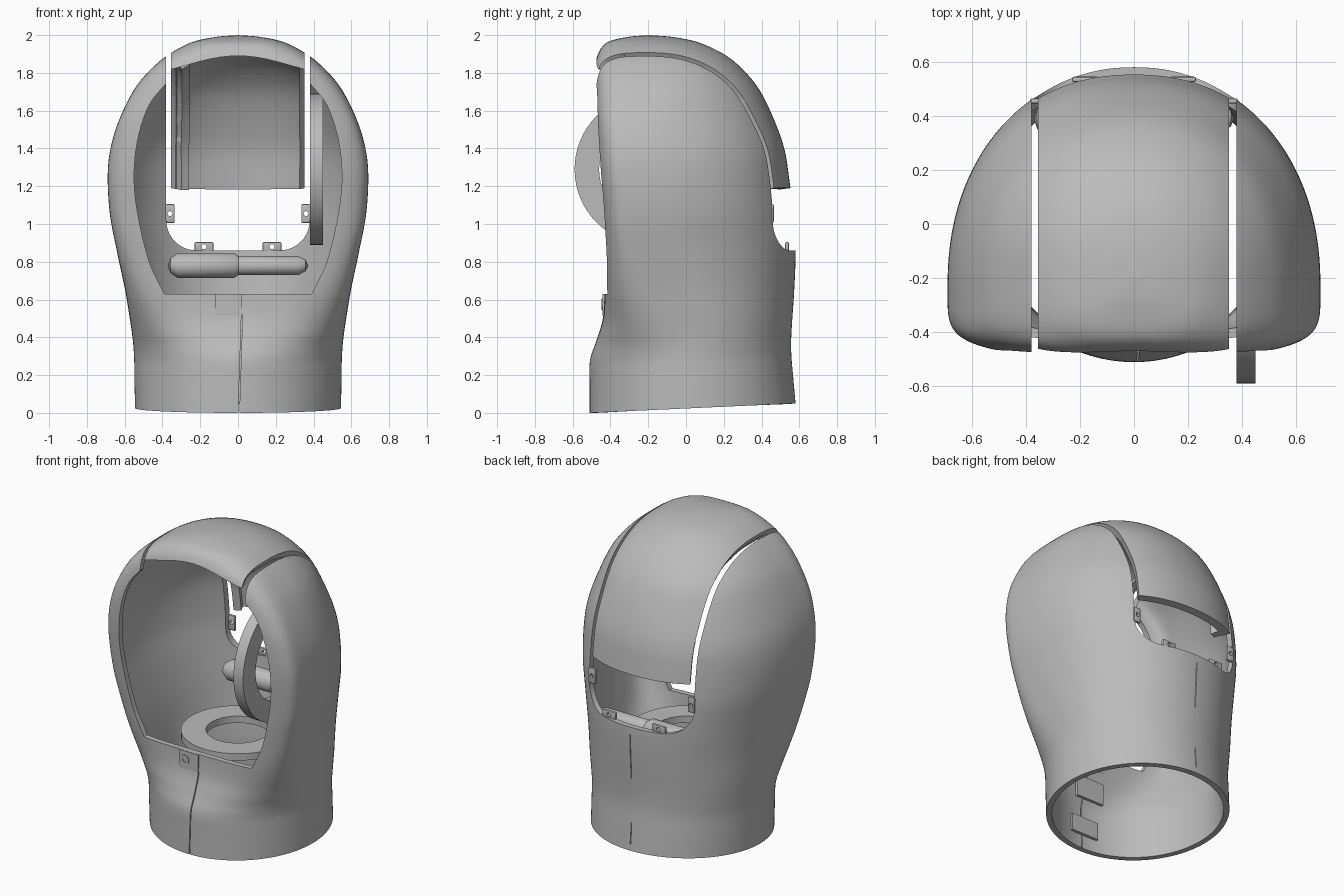
import bpy, bmesh, math
from mathutils import Vector, Matrix

cube = bpy.data.objects.get("Cube")
if cube:
    bpy.data.objects.remove(cube, do_unlink=True)

grey = bpy.data.materials.new("matte grey")
grey.use_nodes = True
COLOUR = (0.5, 0.5, 0.5, 1)
grey.diffuse_color = COLOUR
grey.node_tree.nodes["Principled BSDF"].inputs["Base Color"].default_value = COLOUR


def make(name, bm):
    bmesh.ops.recalc_face_normals(bm, faces=bm.faces)
    mesh = bpy.data.meshes.new(name)
    bm.to_mesh(mesh)
    bm.free()
    obj = bpy.data.objects.new(name, mesh)
    bpy.context.collection.objects.link(obj)
    return obj


def activate(obj):
    bpy.ops.object.select_all(action='DESELECT')
    obj.select_set(True)
    bpy.context.view_layer.objects.active = obj


def finish(obj):
    obj.data.materials.clear()
    obj.data.materials.append(grey)
    activate(obj)
    bpy.ops.object.shade_smooth_by_angle(angle=math.radians(35))
    return obj


def thicken(obj, depth):
    mod = obj.modifiers.new("wall", 'SOLIDIFY')
    mod.thickness, mod.offset = depth, -1
    activate(obj)
    bpy.ops.object.modifier_apply(modifier=mod.name)


def cut(obj, cutter):
    mod = obj.modifiers.new("cut", 'BOOLEAN')
    mod.object, mod.operation, mod.solver = cutter, 'DIFFERENCE', 'EXACT'
    activate(obj)
    bpy.ops.object.modifier_apply(modifier=mod.name)
    bpy.data.objects.remove(cutter, do_unlink=True)


def smooth_path(points, steps):
    """Catmull-Rom samples through points of any dimension."""
    pts = [Vector(p) for p in points]
    pts = [2 * pts[0] - pts[1]] + pts + [2 * pts[-1] - pts[-2]]
    out = []
    for a, b, c, d in zip(pts, pts[1:], pts[2:], pts[3:]):
        for i in range(steps):
            t = i / steps
            out.append(b + (c - a) * t / 2 + (2 * a - 5 * b + 4 * c - d) * t * t / 2
                       + (3 * b - a - 3 * c + d) * t ** 3 / 2)
    return out + [pts[-2]]


def prism(name, outline, y0, y1):
    """Extrude an x-z outline along y."""
    bm = bmesh.new()
    face = bm.faces.new([bm.verts.new((p[0], y0, p[1])) for p in outline])
    ext = bmesh.ops.extrude_face_region(bm, geom=[face])["geom"]
    bmesh.ops.translate(bm, vec=(0, y1 - y0, 0),
                        verts=[v for v in ext if isinstance(v, bmesh.types.BMVert)])
    return make(name, bm)


def box(name, centre, size):
    bm = bmesh.new()
    bmesh.ops.create_cube(bm, size=1, matrix=Matrix.Translation(centre) @ Matrix.Diagonal((*size, 1)))
    return make(name, bm)


def lathe(name, profile, centre, axis='Z'):
    """Spin (radius, height) points about an axis."""
    bm = bmesh.new()
    verts = [bm.verts.new((r, 0, h)) for r, h in profile]
    edges = [bm.edges.new(e) for e in zip(verts, verts[1:] + verts[:1])]
    bmesh.ops.spin(bm, geom=verts + edges, cent=(0, 0, 0), axis=(0, 0, 1),
                   angle=math.tau, steps=64, use_merge=True)
    bmesh.ops.remove_doubles(bm, verts=bm.verts, dist=1e-5)
    turn = {'Z': Matrix(), 'X': Matrix.Rotation(math.pi / 2, 4, 'Y'),
            'Y': Matrix.Rotation(math.pi / 2, 4, 'X')}[axis]
    bm.transform(Matrix.Translation(centre) @ turn)
    return make(name, bm)


def ring(name, outer, inner, depth, centre, axis='Z'):
    h = depth / 2
    return lathe(name, [(inner, -h), (outer, -h), (outer, h), (inner, h)], centre, axis)


def ease(a, b, v):
    t = min(max((v - a) / (b - a), 0), 1)
    return t * t * (3 - 2 * t)


# Head sections: height, half width, front y, back y
SECTIONS = [(0, .545, -.51, .58), (.15, .548, -.51, .568), (.28, .55, -.508, .558),
            (.38, .557, -.475, .557), (.5, .573, -.44, .563), (.65, .598, -.432, .573),
            (.85, .64, -.438, .58), (1.05, .678, -.45, .568), (1.25, .69, -.468, .545),
            (1.4, .675, -.478, .52), (1.55, .63, -.486, .467), (1.7, .557, -.488, .395),
            (1.8, .48, -.484, .318), (1.89, .378, -.47, .215), (1.96, .25, -.42, .07),
            (1.99, .12, -.31, -.07), (2, 0, -.2, -.2)]


def head_surface(name, around=144):
    bm = bmesh.new()
    rows = []
    for z, w, front, back in smooth_path(SECTIONS, 6):
        share = .5 - .27 * ease(.3, 1, z) + .2 * ease(1.5, 2, z)
        mid = front + share * (back - front)
        front_power = 2 + 2.7 * ease(.25, .75, z) - 1.6 * ease(1.8, 2, z)
        back_power = 2 + .2 * ease(.4, 1.1, z)
        row = []
        for i in range(around):
            c, s = math.cos(math.tau * i / around), math.sin(math.tau * i / around)
            power = back_power if s > 0 else front_power
            x = math.copysign(abs(c) ** (2 / power), c) * w
            y = mid + math.copysign(abs(s) ** (2 / power), s) * (back - mid if s > 0 else mid - front)
            slope = .05 * (y + .51) / 1.09 * max(0, 1 - z / .5)
            row.append(bm.verts.new((x, y, z + slope)))
        rows.append(row)
    for low, high in zip(rows, rows[1:]):
        for i in range(around):
            j = (i + 1) % around
            bm.faces.new((low[i], low[j], high[j], high[i]))
    bmesh.ops.remove_doubles(bm, verts=bm.verts, dist=1e-5)
    return make(name, bm)


def trim(obj, point, normal):
    """Drop the part of the surface on the side the normal points to."""
    bm = bmesh.new()
    bm.from_mesh(obj.data)
    bmesh.ops.bisect_plane(bm, geom=bm.verts[:] + bm.edges[:] + bm.faces[:],
                           plane_co=point, plane_no=normal, clear_outer=True)
    bm.to_mesh(obj.data)
    bm.free()


# Main shell with the face opening and the slot for the crown
shell = head_surface("main_shell")
thicken(shell, .035)
side = smooth_path([(.39, .63), (.47, .8), (.53, 1.05), (.55, 1.25), (.53, 1.45),
                    (.47, 1.63), (.375, 1.75)], 6)
cut(shell, prism("face_cutter", [*side, *[(-x, z) for x, z in reversed(side)]], -1, -.1))
corner = [(.22 + .16 * math.sin(a * math.pi / 20), 1.02 - .16 * math.cos(a * math.pi / 20))
          for a in range(11)]
slot = corner + [(.38, 2.2)]
cut(shell, prism("slot_cutter", [*slot, *[(-x, z) for x, z in reversed(slot)]], -1, 1))
# Closing seams front and back
cut(shell, prism("front_seam", [(-.002, -.1), (.004, -.1), (.024, .52), (.018, .52)], -.7, -.3))
cut(shell, box("back_seam", (0, .6, .45), (.005, .08, .72)))
finish(shell)

# Crown plate with arched brow edge, and a deep rail under one side
for name, left, right, depth in (("crown_plate", -.355, .352, .05), ("crown_rail", -.35, -.3, .1)):
    part = head_surface(name)
    trim(part, (left, 0, 0), (-1, 0, 0))
    trim(part, (right, 0, 0), (1, 0, 0))
    trim(part, (0, 0, 1.19), (0, 0, -1))
    thicken(part, depth)
    brow = [(x / 20, 1.81 + .08 * max(0, math.cos(x / 8 * math.pi / 2)) ** 1.3) for x in range(-8, 9)]
    cut(part, prism("brow_cutter", [(-.5, 1), *brow, (.5, 1)], -1, -.1))
    finish(part)

# Mounting tabs with screw holes around the rear opening
for s in (-1, 1):
    for name, x, y, z, w, h in (("side_tab", .36, .455, 1.055, .05, .1), ("lower_tab", .18, .535, .88, .1, .05)):
        tab = box(name, (s * x, y, z), (w, .02, h))
        bevel = tab.modifiers.new("round", 'BEVEL')
        bevel.width, bevel.segments = .008, 2
        activate(tab)
        bpy.ops.object.modifier_apply(modifier=bevel.name)
        cut(tab, lathe("hole", [(0, -.05), (.013, -.05), (.013, .05), (0, .05)], (s * x, y, z), 'Y'))
        finish(tab)

# Upright side ring and neck collar
finish(ring("side_ring", .4, .27, .07, (.415, -.19, 1.29), 'X'))
finish(ring("neck_collar", .34, .19, .045, (0, 0, .6)))


# Two-part bar across the back
def bar(name, radius, x0, x1):
    ends = [(0, x0), (radius * .6, x0 + .012), (radius, x0 + .05),
            (radius, x1 - .05), (radius * .6, x1 - .012), (0, x1)]
    finish(lathe(name, ends, (0, .39, .78), 'X'))


bar("thick_bar", .065, -.37, .03)
bar("thin_bar", .05, -.05, .37)

# Front clasp, its screw, and the inner closing plates
finish(box("front_clasp", (-.05, -.422, .572), (.14, .04, .115)))
finish(ring("clasp_screw", .03, .014, .01, (-.075, -.443, .575), 'Y'))
for z, height in ((.14, .11), (.37, .14)):
    finish(box("inner_plate", (0, -.46 + .4 * max(0, z - .25), z), (.2, .02, height)))
